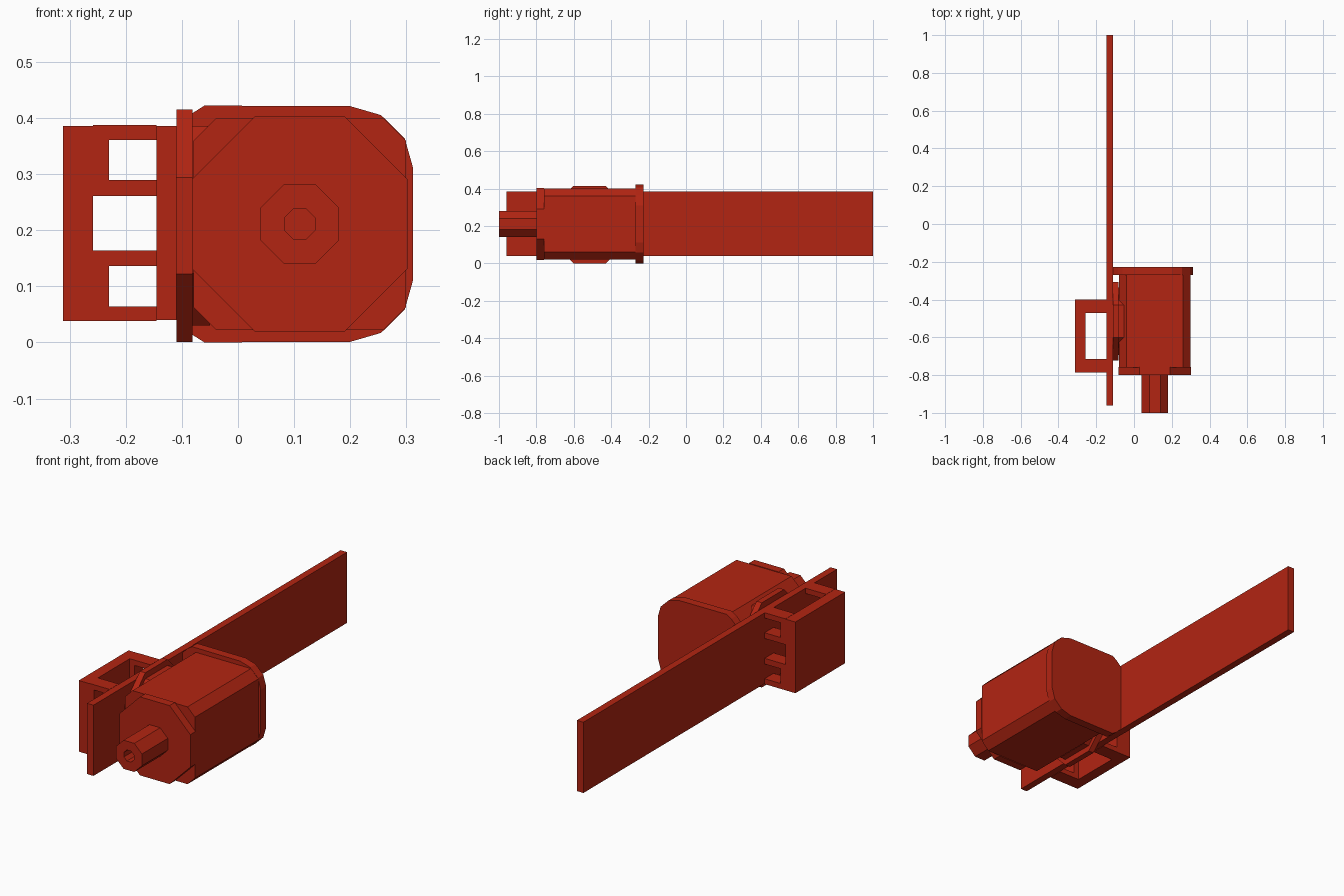
import bpy, bmesh, math
from mathutils import Vector

if "Cube" in bpy.data.objects:
    bpy.data.objects.remove(bpy.data.objects["Cube"])

red = bpy.data.materials.new("red_paint")
red.diffuse_color = (0.45, 0.018, 0.006, 1)
red.use_nodes = True
red.node_tree.nodes["Principled BSDF"].inputs["Base Color"].default_value = red.diffuse_color


def add_object(name, bm):
    bmesh.ops.recalc_face_normals(bm, faces=bm.faces)
    mesh = bpy.data.meshes.new(name)
    bm.to_mesh(mesh)
    bm.free()
    mesh.materials.append(red)
    obj = bpy.data.objects.new(name, mesh)
    bpy.context.collection.objects.link(obj)
    return obj


def prism(name, profile, axis, start, end):
    """Extrude a profile along x (points are y, z) or y (points are x, z)."""
    place = (lambda u, v: (start, u, v)) if axis == 'x' else (lambda u, v: (u, start, v))
    move = Vector((end - start, 0, 0) if axis == 'x' else (0, end - start, 0))
    bm = bmesh.new()
    face = bm.faces.new([bm.verts.new(place(u, v)) for u, v in profile])
    new = bmesh.ops.extrude_face_region(bm, geom=[face], use_keep_orig=True)
    moved = [g for g in new["geom"] if isinstance(g, bmesh.types.BMVert)]
    bmesh.ops.translate(bm, verts=moved, vec=move)
    return add_object(name, bm)


def box(name, x0, x1, y0, y1, z0, z1):
    return prism(name, [(x0, z0), (x1, z0), (x1, z1), (x0, z1)], 'y', y0, y1)


def octagon(u, v, half, flat):
    """Octagon with half-width `half` and half side length `flat`."""
    corners = [(half, flat), (flat, half), (-flat, half), (-half, flat)]
    corners += [(-a, -b) for a, b in corners]
    return [(u + a, v + b) for a, b in corners]


CX, CZ = 0.11, 0.211   # motor axis

# Long flat rail
box("rail", -0.145, -0.11, -0.96, 1.0, 0.04, 0.386)

# Motor housing: chamfered body, octagonal front cover
prism("motor_body", octagon(CX, CZ, 0.189, 0.149), 'y', -0.76, -0.265)
prism("front_cover", octagon(CX, CZ, 0.192, 0.08), 'y', -0.80, -0.758)

# Rear cover, rounded on the right, stretched to meet the rail on the left
upper = [(0.312, 0.1), (0.297, 0.153), (0.255, 0.194), (0.2, 0.21),
         (-0.06, 0.211), (-0.085, 0.195), (-0.11, 0.17)]
lower = [(x, -z) for x, z in reversed(upper)]
prism("rear_cover", [(x, CZ + z) for x, z in upper + lower], 'y', -0.27, -0.228)

# Hollow output shaft
shaft = prism("output_shaft", octagon(CX, CZ, 0.07, 0.029), 'y', -1.0, -0.79)
bore = prism("shaft_bore_cutter", octagon(CX, CZ, 0.027, 0.011), 'y', -1.05, -0.84)
bore.hide_render = True
bore.hide_set(True)
cut = shaft.modifiers.new("bore", 'BOOLEAN')
cut.operation = 'DIFFERENCE'
cut.object = bore

# Octagonal mounting plates between rail and motor
prism("mount_plate", octagon(-0.515, 0.208, 0.207, 0.086), 'x', -0.11, -0.081)
prism("mount_boss", octagon(-0.515, 0.208, 0.178, 0.085), 'x', -0.085, -0.05)

# Clip on the far side of the rail: outer wall and two windowed arms
box("clip_wall", -0.312, -0.258, -0.785, -0.40, 0.038, 0.386)
comb = [(-0.258, 0.038), (-0.145, 0.038), (-0.145, 0.064), (-0.23, 0.064),
        (-0.23, 0.136), (-0.145, 0.136), (-0.145, 0.164), (-0.258, 0.164)]
for y0, side in ((-0.785, "front"), (-0.47, "rear")):
    for half in ("lower", "upper"):
        pts = comb if half == "lower" else [(x, 0.425 - z) for x, z in comb]
        prism(f"clip_arm_{side}_{half}", pts, 'y', y0, y0 + 0.07)
